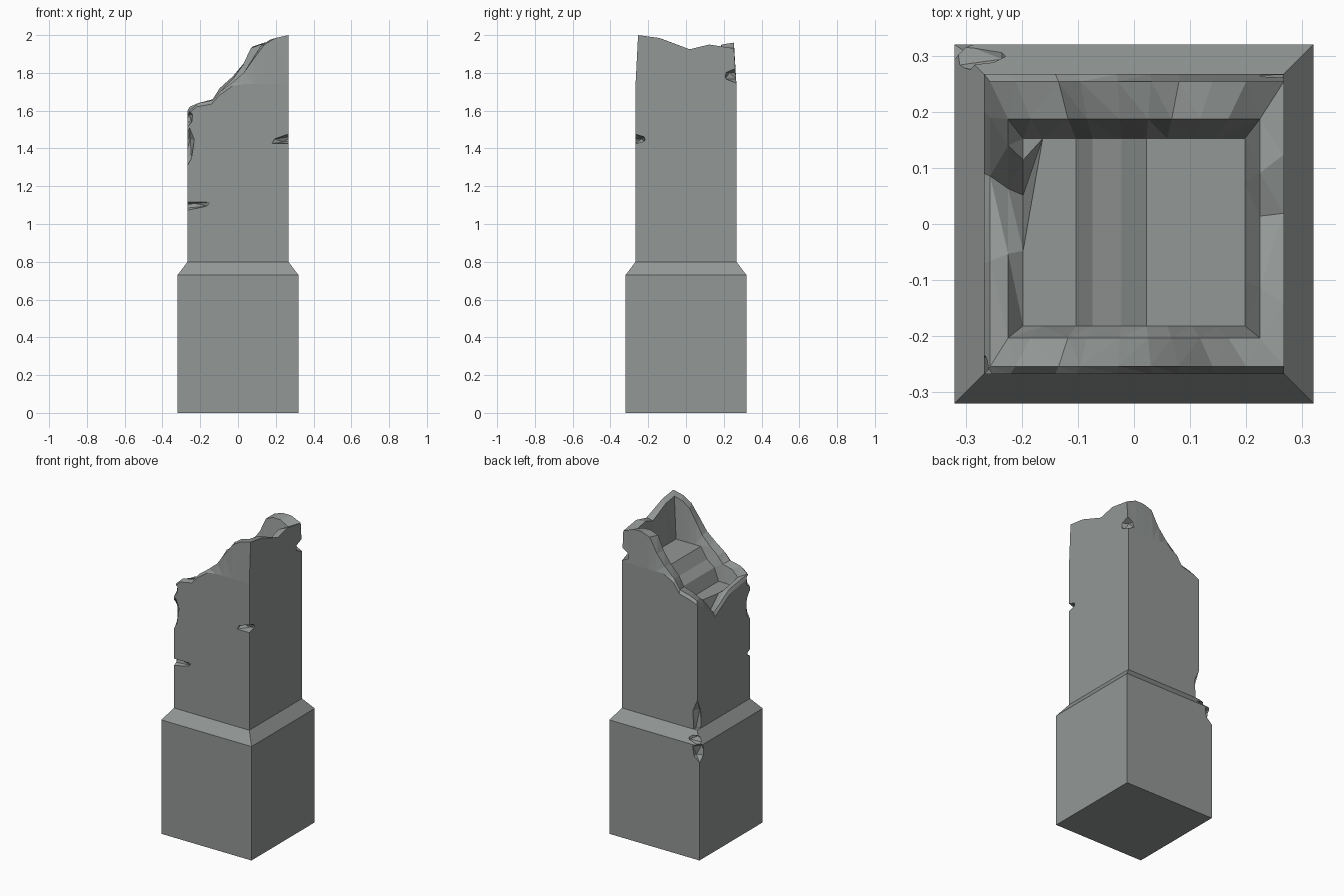
import bpy
import bmesh
from mathutils import Matrix, Vector, Euler

if "Cube" in bpy.data.objects:
    bpy.data.objects.remove(bpy.data.objects["Cube"])

stone = bpy.data.materials.new("grey stone")
stone.use_nodes = True
grey = (0.29, 0.31, 0.30, 1)
stone.diffuse_color = grey
stone.node_tree.nodes["Principled BSDF"].inputs["Base Color"].default_value = grey


def make_object(name, bm):
    bmesh.ops.recalc_face_normals(bm, faces=bm.faces)
    mesh = bpy.data.meshes.new(name)
    bm.to_mesh(mesh)
    bm.free()
    mesh.materials.append(stone)
    obj = bpy.data.objects.new(name, mesh)
    bpy.context.collection.objects.link(obj)
    return obj


def add_ring(bm, points):
    return [bm.verts.new(p) for p in points]


def bridge(bm, low, high):
    count = len(low)
    for i in range(count):
        j = (i + 1) % count
        bm.faces.new((low[i], low[j], high[j], high[i]))


def chip(target, place, size, turn=(0, 0, 0)):
    """Knock a faceted bite out of the stone."""
    bm = bmesh.new()
    matrix = (Matrix.Translation(place) @ Euler(turn).to_matrix().to_4x4()
              @ Matrix.Diagonal(Vector(size)).to_4x4())
    bmesh.ops.create_icosphere(bm, subdivisions=1, radius=1, matrix=matrix)
    cutter = make_object("chip_cutter", bm)
    cutter.hide_render = True
    cut = target.modifiers.new("chip", 'BOOLEAN')
    cut.operation = 'DIFFERENCE'
    cut.solver = 'EXACT'
    cut.object = cutter
    bpy.context.view_layer.objects.active = target
    bpy.ops.object.modifier_apply(modifier=cut.name)
    bpy.data.objects.remove(cutter)


# Plinth: square block with a chamfered shoulder
PLINTH, SHAFT = 0.32, 0.267
corners = [(-1, -1), (1, -1), (1, 1), (-1, 1)]
bm = bmesh.new()
rings = [add_ring(bm, [(x * r, y * r, z) for x, y in corners])
         for r, z in ((PLINTH, 0), (PLINTH, 0.73), (SHAFT, 0.8))]
for low, high in zip(rings, rings[1:]):
    bridge(bm, low, high)
bm.faces.new(rings[0])
bm.faces.new(rings[-1])
plinth = make_object("plinth", bm)

# Broken rim: stations run round the shaft, starting at the front
xs = [-SHAFT, -0.22, -0.14, -0.1, -0.03, 0.03, 0.08, 0.14, 0.2, SHAFT]
front_z = [1.6, 1.64, 1.655, 1.7, 1.75, 1.8, 1.87, 1.95, 1.985, 2.0]
back_z = [1.62, 1.64, 1.66, 1.72, 1.78, 1.85, 1.94, 1.96, 1.96, 1.93]
right = [(-0.15, 1.985), (0.02, 1.925), (0.13, 1.95)]
left = [(0.2, 1.58), (0.09, 1.48), (-0.07, 1.57)]
rim = [(x, -SHAFT, z) for x, z in zip(xs, front_z)]
rim += [(SHAFT, y, z) for y, z in right]
rim += [(x, SHAFT, z) for x, z in reversed(list(zip(xs, back_z)))]
rim += [(-SHAFT, y, z) for y, z in left]


def terrace(x):
    """Stepped floor of the break, rising to the right."""
    for limit, height in ((-0.12, 1.54), (-0.09, 1.62), (0, 1.66)):
        if x < limit:
            return height
    return 1.73


# Shaft: walls, ledge, rim, hollow and terraced floor
bm = bmesh.new()
layers = [
    [(x, y, 0.78) for x, y, z in rim],
    [(x, y, min(1.74, z - 0.02)) for x, y, z in rim],
    [(x if x > 0 else x * 0.96, y * 0.95, z) for x, y, z in rim],
    [(x * 0.84, y * (0.7 if y > 0 else 0.76), z - 0.01) for x, y, z in rim],
    [(x * 0.74, y * (0.57 if y > 0 else 0.68), min(terrace(x), z - 0.03))
     for x, y, z in rim],
]
rings = [add_ring(bm, layer) for layer in layers]
for low, high in zip(rings, rings[1:]):
    bridge(bm, low, high)
bm.faces.new(rings[0])
floor = rings[-1]
n = len(xs)
back_start = n + len(right)
back_end = back_start + n - 1
for i in range(n - 1):
    strip = [floor[i], floor[i + 1]]
    if i == n - 2:
        strip += floor[n:back_start]
    strip += [floor[back_end - i - 1], floor[back_end - i]]
    if i == 0:
        strip += floor[back_end + 1:]
    bm.faces.new(strip)
bmesh.ops.triangulate(bm, faces=[f for f in bm.faces if len(f.verts) < 10])
shaft = make_object("broken_shaft", bm)

# Chips and cracks along the shaft edges
S = SHAFT
chip(shaft, (S, -S, 1.45), (0.1, 0.06, 0.025), (0, -0.15, 0))
chip(shaft, (-S, -S, 1.095), (0.14, 0.03, 0.022), (0, -0.1, 0))
chip(shaft, (-S, -S, 1.4), (0.035, 0.045, 0.11), (0, 0.1, 0))
chip(shaft, (-S, -S, 1.56), (0.03, 0.04, 0.045))
chip(shaft, (S, S, 1.785), (0.05, 0.07, 0.04))
chip(shaft, (-S, S, 0.86), (0.035, 0.045, 0.13))

# Chipped corner of the plinth
chip(plinth, (-PLINTH, PLINTH, 0.69), (0.055, 0.05, 0.065))
chip(plinth, (-0.3, 0.31, 0.765), (0.09, 0.04, 0.03), (0.3, 0, 0))
